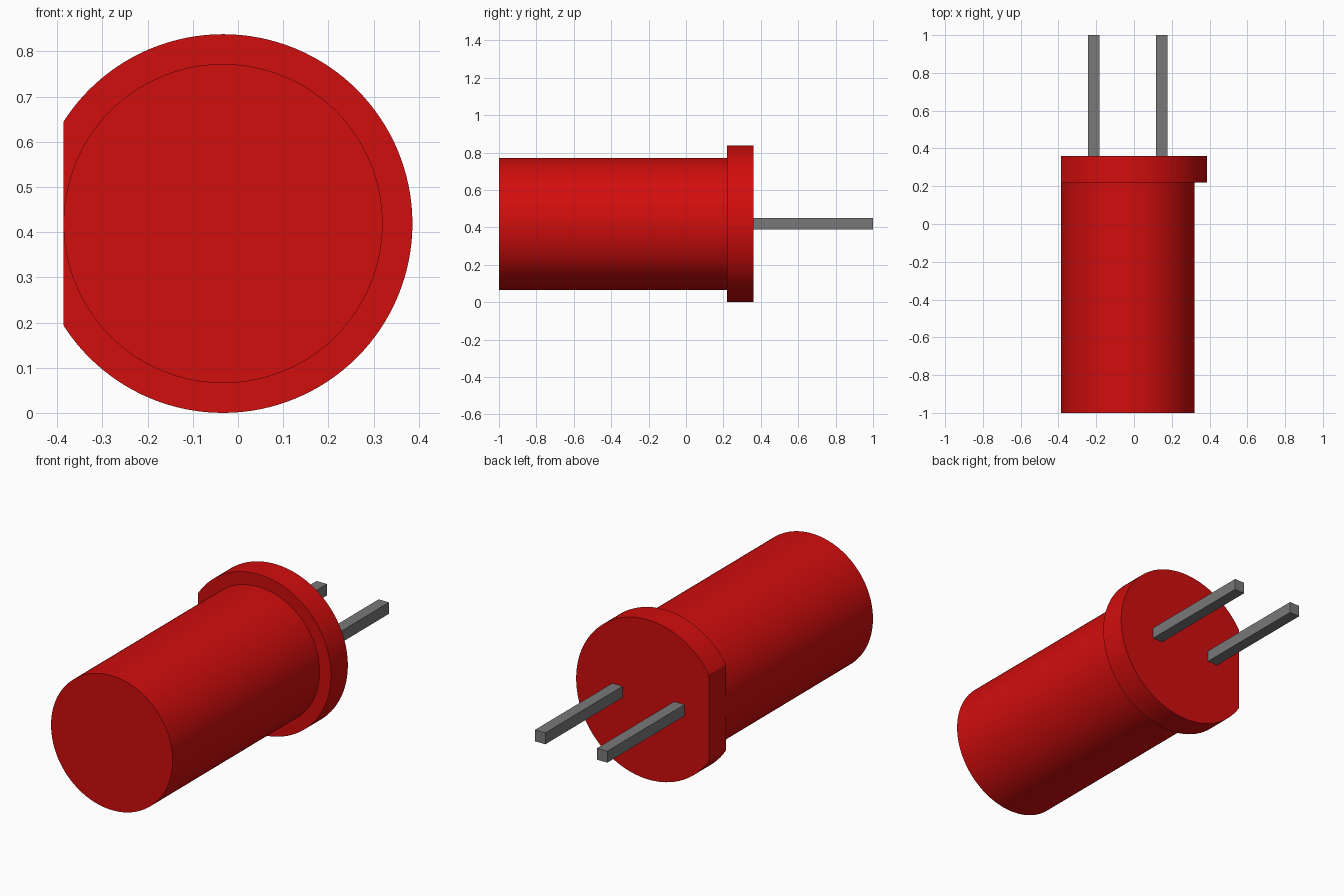
import bpy
import bmesh
import math
from mathutils import Matrix

if "Cube" in bpy.data.objects:
    bpy.data.objects.remove(bpy.data.objects["Cube"], do_unlink=True)

CX, CZ = -0.033, 0.419     # axis of the lamp body


def material(name, rgb):
    mat = bpy.data.materials.new(name)
    mat.use_nodes = True
    mat.diffuse_color = (*rgb, 1)
    mat.node_tree.nodes["Principled BSDF"].inputs["Base Color"].default_value = (*rgb, 1)
    return mat


red = material("red plastic", (0.64, 0.004, 0.004))
grey = material("grey metal", (0.19, 0.19, 0.19))


def finish(name, bm, mat):
    bmesh.ops.recalc_face_normals(bm, faces=bm.faces)
    mesh = bpy.data.meshes.new(name)
    bm.to_mesh(mesh)
    bm.free()
    mesh.materials.append(mat)
    obj = bpy.data.objects.new(name, mesh)
    bpy.context.collection.objects.link(obj)
    return obj


def disc(name, radius, y0, y1, flat_x=None):
    """Round bar along y, optionally cut flat on its -x side."""
    bm = bmesh.new()
    place = Matrix.Translation((CX, (y0 + y1) / 2, CZ)) @ Matrix.Rotation(math.pi / 2, 4, "X")
    bmesh.ops.create_cone(bm, cap_ends=True, segments=128, radius1=radius,
                          radius2=radius, depth=y1 - y0, matrix=place)
    if flat_x is not None:
        cut = bmesh.ops.bisect_plane(bm, geom=bm.verts[:] + bm.edges[:] + bm.faces[:],
                                     plane_co=(flat_x, 0, 0), plane_no=(-1, 0, 0),
                                     clear_outer=True)
        edges = [e for e in cut["geom_cut"] if isinstance(e, bmesh.types.BMEdge)]
        bmesh.ops.holes_fill(bm, edges=[e for e in bm.edges if e.is_boundary] or edges)
    obj = finish(name, bm, red)
    bpy.ops.object.select_all(action="DESELECT")
    obj.select_set(True)
    bpy.context.view_layer.objects.active = obj
    bpy.ops.object.shade_smooth_by_angle(angle=math.radians(30))


def lead(name, x):
    """Square metal lead running back from the flange."""
    bm = bmesh.new()
    place = Matrix.Translation((x, 0.68, CZ)) @ Matrix.Diagonal((0.06, 0.64, 0.06, 1))
    bmesh.ops.create_cube(bm, size=1, matrix=place)
    finish(name, bm, grey)


# Lamp body and flange with its flat edge
disc("lamp_body", 0.353, -1.0, 0.22)
disc("flange", 0.419, 0.22, 0.36, flat_x=-0.386)

# Pair of leads
lead("left_lead", CX + 0.18)
lead("right_lead", CX - 0.18)
